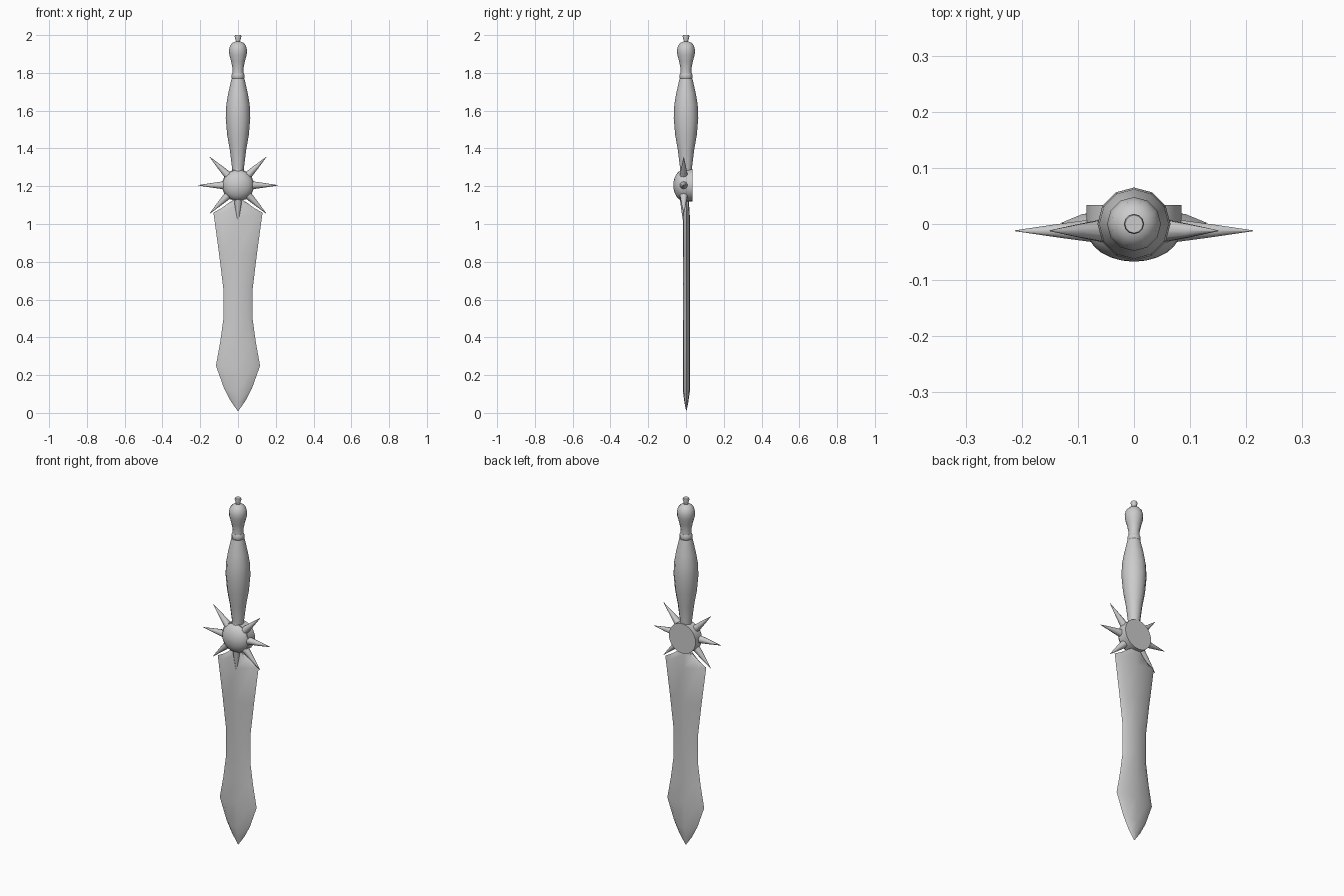
import bpy, bmesh, math
from mathutils import Matrix, Vector

if "Cube" in bpy.data.objects:
    bpy.data.objects.remove(bpy.data.objects["Cube"])

HUB_Z = 1.205


def finish(bm, name, angle=40):
    bmesh.ops.recalc_face_normals(bm, faces=bm.faces)
    me = bpy.data.meshes.new(name)
    bm.to_mesh(me)
    bm.free()
    ob = bpy.data.objects.new(name, me)
    bpy.context.collection.objects.link(ob)
    bpy.ops.object.select_all(action='DESELECT')
    ob.select_set(True)
    bpy.context.view_layer.objects.active = ob
    bpy.ops.object.shade_smooth_by_angle(angle=math.radians(angle))
    return ob


def loft(bm, rings):
    """Skin closed rings of points and cap both ends."""
    loops = [[bm.verts.new(p) for p in r] for r in rings]
    for a, b in zip(loops, loops[1:]):
        n = len(a)
        for i in range(n):
            bm.faces.new((a[i], a[(i + 1) % n], b[(i + 1) % n], b[i]))
    bm.faces.new(loops[0])
    bm.faces.new(loops[-1])


def lathe(name, profile, sides, matrix=Matrix(), angle=40):
    bm = bmesh.new()
    loft(bm, [[matrix @ Vector((r * math.cos(2 * math.pi * i / sides),
                                r * math.sin(2 * math.pi * i / sides), z))
               for i in range(sides)] for r, z in profile])
    return finish(bm, name, angle)


# Blade: leaf outline (half width, half thickness, z at edge, z at centre)
outline = [(0.003, 0.001, 0.012, 0.01), (0.04, 0.010, 0.065, 0.055),
           (0.074, 0.018, 0.13, 0.11), (0.117, 0.019, 0.25, 0.25),
           (0.095, 0.019, 0.37, 0.37), (0.077, 0.019, 0.50, 0.50),
           (0.078, 0.019, 0.66, 0.66), (0.10, 0.019, 0.84, 0.84),
           (0.130, 0.019, 1.06, 1.03), (0.085, 0.014, 1.085, 1.11),
           (0.045, 0.012, 1.115, 1.14)]
section = [(-1, 0), (-0.7, -0.85), (0, -1), (0.7, -0.85),
           (1, 0), (0.7, 0.85), (0, 1), (-0.7, 0.85)]
bm = bmesh.new()
loft(bm, [[(w * u, 0.002 + t * v, zc + (ze - zc) * abs(u)) for u, v in section]
          for w, t, ze, zc in outline])
finish(bm, "blade", 45)

# Hub: round back plate and front dome, turned to face -y
face_front = Matrix.Translation((0, 0, HUB_Z)) @ Matrix.Rotation(math.pi / 2, 4, 'X')
lathe("hub_plate", [(0.085, -0.034), (0.085, 0.024)], 24, face_front)
dome = [(0.083 * math.cos(a), 0.012 + 0.055 * math.sin(a))
        for a in [math.radians(d) for d in (0, 15, 30, 45, 60, 75, 88)]]
lathe("hub_dome", dome, 24, face_front)

# Eight star spikes around the hub
for i in range(8):
    turn = (Matrix.Translation((0, -0.012, HUB_Z))
            @ Matrix.Rotation(i * math.pi / 4, 4, 'Y'))
    lathe(f"spike_{i + 1}", [(0.024, 0.055), (0.012, 0.14), (0.0008, 0.212)],
          10, turn, 50)

# Grip
lathe("grip", [(0.030, 1.25), (0.032, 1.30), (0.043, 1.39), (0.057, 1.47),
               (0.065, 1.56), (0.062, 1.63), (0.052, 1.69), (0.034, 1.77)], 12)
# Collar ring between grip and pommel
lathe("collar", [(0.030, 1.768), (0.034, 1.774), (0.034, 1.790), (0.030, 1.80)], 12)
# Pommel with flared tip
lathe("pommel", [(0.030, 1.79), (0.028, 1.82), (0.036, 1.86), (0.046, 1.895),
                 (0.048, 1.92), (0.042, 1.945), (0.028, 1.96), (0.012, 1.966)], 12)
lathe("pommel_tip", [(0.011, 1.955), (0.012, 1.972), (0.018, 1.992), (0.016, 2.0)], 12)
